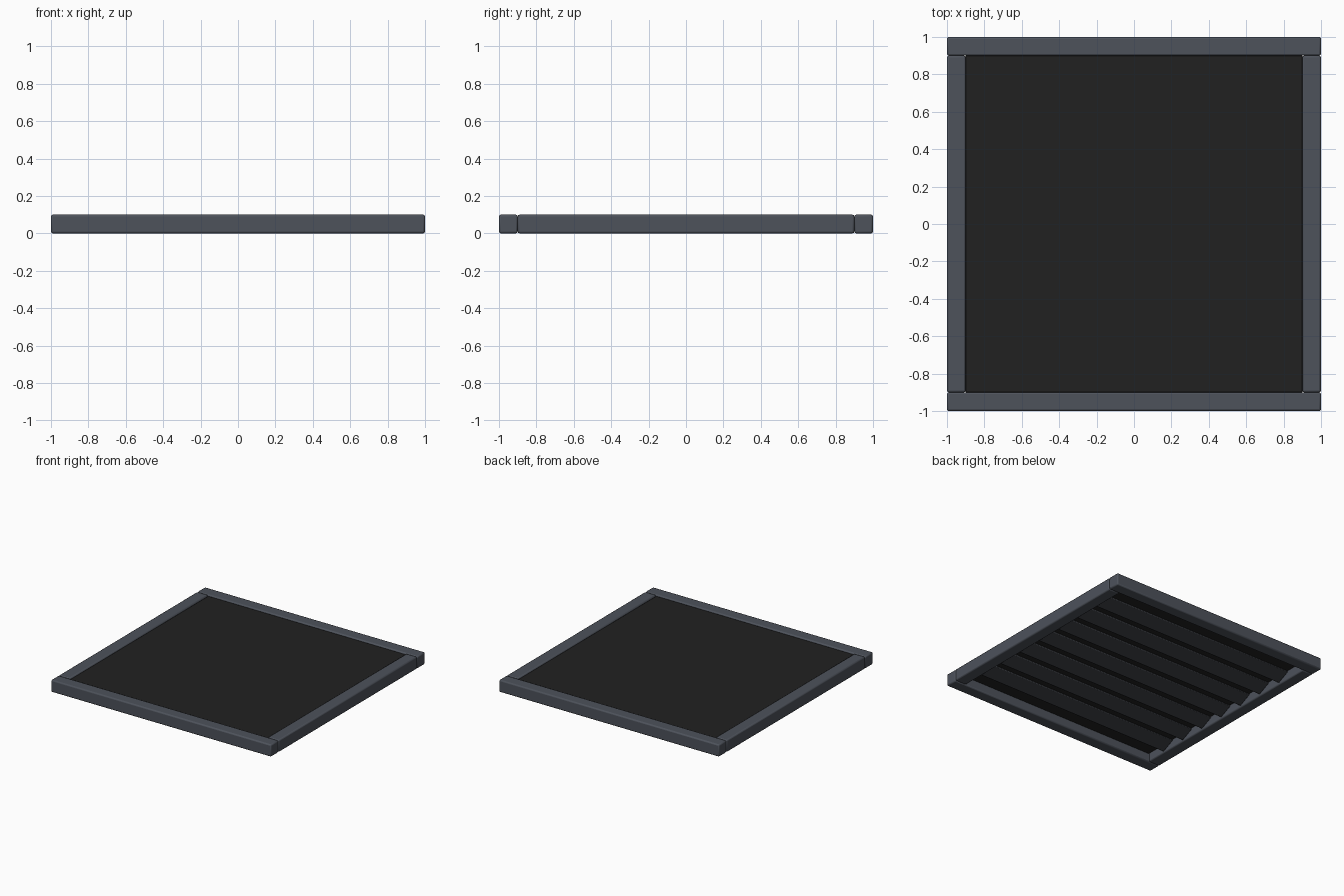
import bpy, math

if "Cube" in bpy.data.objects:
    bpy.data.objects.remove(bpy.data.objects["Cube"])

def material(name, rgb):
    m = bpy.data.materials.new(name)
    m.diffuse_color = (*rgb, 1)
    m.use_nodes = True
    m.node_tree.nodes["Principled BSDF"].inputs["Base Color"].default_value = m.diffuse_color
    return m

frame_mat = material("slate grey", (0.075, 0.085, 0.105))
panel_mat = material("near black", (0.0155, 0.0155, 0.0155))
slat_mat = material("dark slate", (0.035, 0.038, 0.045))

def box(name, loc, size, mat, bevel, tilt=0.0):
    bpy.ops.mesh.primitive_cube_add(size=1, location=loc)
    o = bpy.context.object
    o.name = name
    o.scale = size
    bpy.ops.object.transform_apply(location=False, rotation=False, scale=True)
    o.rotation_euler.x = tilt
    b = o.modifiers.new("Bevel", "BEVEL")
    b.width, b.segments = bevel, 2
    o.data.materials.append(mat)
    bpy.ops.object.shade_smooth_by_angle(angle=math.radians(35))
    return o

# Frame: full-length front and back bars, shorter side bars between them
for s, label in ((-1, "front"), (1, "back")):
    box(label + "_bar", (0, s * 0.95, 0.05), (2, 0.1, 0.1), frame_mat, 0.01)
for s, label in ((-1, "left"), (1, "right")):
    box(label + "_bar", (s * 0.95, 0, 0.05), (0.1, 1.8, 0.1), frame_mat, 0.01)

# Backing panel, slightly recessed from the top
box("backing_panel", (0, 0, 0.08), (1.8, 1.8, 0.02), panel_mat, 0.004)

# Louvre slats underneath, running left to right
N = 7
for i in range(N):
    y = (i - (N - 1) / 2) * 0.225
    box(f"slat_{i + 1}", (0, y, 0.045), (1.8, 0.12, 0.02), slat_mat, 0.006, math.radians(25))
